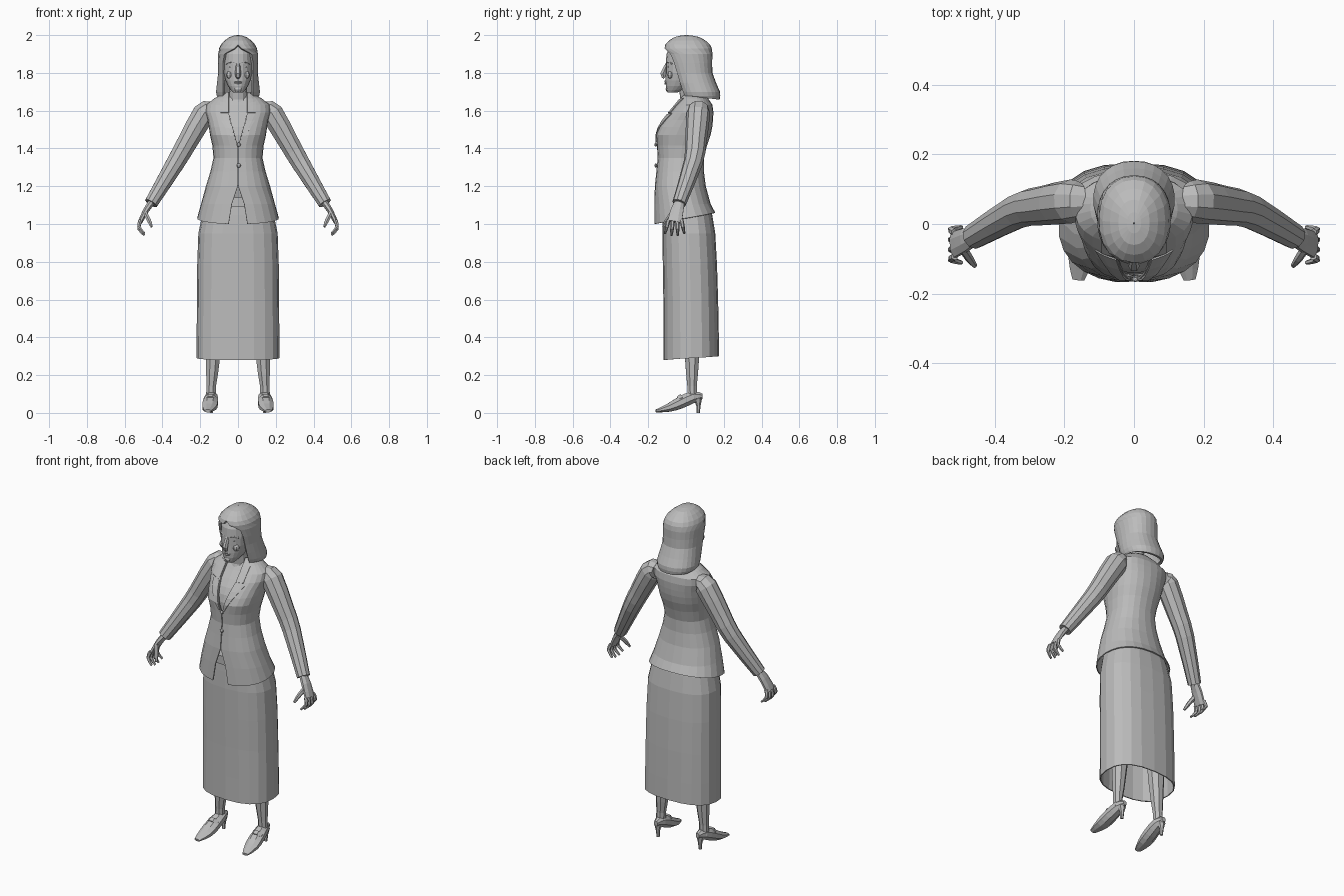
import bpy, bmesh, math
from mathutils import Vector
from mathutils.bvhtree import BVHTree

if "Cube" in bpy.data.objects:
    bpy.data.objects.remove(bpy.data.objects["Cube"])

gray = bpy.data.materials.new("plain_gray")
gray.use_nodes = True
gray.diffuse_color = (.5, .5, .5, 1)
gray.node_tree.nodes["Principled BSDF"].inputs["Base Color"].default_value = gray.diffuse_color


def finish(name, bm, mirror=False, thickness=0):
    """Turn a bmesh into a flat shaded object, optionally mirrored and thickened."""
    mesh = bpy.data.meshes.new(name)
    bm.to_mesh(mesh)
    bm.free()
    mesh.materials.append(gray)
    obj = bpy.data.objects.new(name, mesh)
    bpy.context.collection.objects.link(obj)
    if thickness:
        solidify = obj.modifiers.new("thickness", "SOLIDIFY")
        solidify.thickness = thickness
        solidify.offset = -1
    if mirror:
        modifier = obj.modifiers.new("mirror", "MIRROR")
        modifier.use_axis[0] = True
        modifier.use_mirror_merge = False
    return obj


def refine(points):
    """Insert a smoothly interpolated point between each pair of control points."""
    points = [Vector(p) for p in points]
    result = []
    for i, (here, after) in enumerate(zip(points, points[1:])):
        before = points[max(i - 1, 0)]
        beyond = points[min(i + 2, len(points) - 1)]
        result += [here, (9 * (here + after) - before - beyond) / 16]
    return result + points[-1:]


def bridge(bm, rows):
    for low, high in zip(rows, rows[1:]):
        for j in range(len(low) - 1):
            bm.faces.new((low[j], low[j + 1], high[j + 1], high[j]))


def signed_power(value, power):
    return math.copysign(abs(value) ** power, value)


def shell(name, rings, sides=20, power=.9, opening=lambda z: 0, hem=0, thickness=0, caps=False, bust=0):
    """Upright loft through rings of (height, half width, front, back), open at the front by a rule."""
    bm = bmesh.new()
    rows = []
    for ring in refine(rings):
        z, width, front, back = ring
        start = math.asin(min(1, opening(z) / width) ** (1 / power))
        swell = bust * math.exp(-((z - 1.47) / .05) ** 2)
        row = []
        for j in range(sides + 1):
            angle = start + (math.tau - 2 * start) * j / sides
            s, c = math.sin(angle), math.cos(angle)
            y = (front + back) / 2 - (back - front) / 2 * signed_power(c, power)
            if c > 0:
                y -= swell * abs(math.sin(2 * angle))
            drop = 0 if rows else hem * c
            row.append(bm.verts.new((width * signed_power(s, power), y, z - drop)))
        rows.append(row)
    bridge(bm, rows)
    if caps:
        bm.faces.new(rows[0][:sides][::-1])
        bm.faces.new(rows[-1][:sides])
    bmesh.ops.remove_doubles(bm, verts=bm.verts, dist=.0005)
    return finish(name, bm, thickness=thickness)


def tube(name, path, sides=8, along=(0, 1, 0), flat=lambda t: 1, mirror=True):
    """Closed loft through (x, y, z, radius), widened along one direction by a rule."""
    bm = bmesh.new()
    path = refine(path)
    rows = []
    for i, point in enumerate(path):
        center, radius = point.to_3d() if len(point) == 3 else Vector(point[:3]), point[3]
        direction = Vector(path[min(i + 1, len(path) - 1)][:3]) - Vector(path[max(i - 1, 0)][:3])
        direction.normalize()
        u = direction.cross(Vector(along)).normalized()
        v = u.cross(direction) * flat(i / (len(path) - 1))
        row = []
        for j in range(sides):
            angle = math.tau * (j + .5) / sides
            row.append(bm.verts.new(center + radius * (u * math.cos(angle) + v * math.sin(angle))))
        rows.append(row + row[:1])
    bridge(bm, rows)
    for end in (rows[0], rows[-1]):
        bm.faces.new(end[:sides])
    bmesh.ops.recalc_face_normals(bm, faces=bm.faces)
    return finish(name, bm, mirror)


def ball(name, location, size, mirror=True):
    bm = bmesh.new()
    bmesh.ops.create_uvsphere(bm, u_segments=8, v_segments=6, radius=1)
    for vert in bm.verts:
        vert.co = Vector(location) + vert.co * Vector(size)
    return finish(name, bm, mirror)


# Skirt and waistband
shell("skirt", [(.29, .22, -.12, .175), (.6, .217, -.12, .17), (.95, .21, -.125, .155), (1.1, .17, -.12, .125)],
      power=.8, hem=.01, thickness=.006)
shell("waistband", [(1.09, .165, -.13, .115), (1.14, .155, -.13, .1)], caps=True)


# Jacket, open at the neck and below the last button
def jacket_opening(z):
    return min(.05, max(.002, .28 * (z - 1.41), .35 * (1.2 - z)))


body = [(1.03, .217, -.17, .155), (1.2, .17, -.165, .105), (1.35, .13, -.15, .095), (1.47, .148, -.155, .13),
        (1.55, .16, -.125, .143), (1.63, .17, -.06, .14), (1.69, .08, -.015, .095)]
jacket = shell("jacket", body, sides=24, opening=jacket_opening, hem=.03, thickness=.006, bust=.012)
shell("blouse", [(z, w - .012, front + .014, back - .012) for z, w, front, back in body[1:]], caps=True)
shell("collar", [(1.645, .095, -.035, .11), (1.7, .066, -.02, .085)], sides=12,
      opening=lambda z: .05, thickness=.006)

# Lapels laid on the jacket front
tree = BVHTree.FromPolygons([v.co for v in jacket.data.vertices],
                            [tuple(p.vertices) for p in jacket.data.polygons])


def on_jacket(x, z):
    hit = tree.ray_cast(Vector((x, -1, z)), Vector((0, 1, 0)))[0]
    if hit is None or hit.y > .03:
        hit = tree.find_nearest(Vector((x, -.05, z)))[0]
    return hit - Vector((0, .006, 0))


def lapel(name, bottom, top, width_bottom, width_top, rows=5, columns=4):
    bm = bmesh.new()
    grid = []
    for i in range(rows):
        t = i / (rows - 1)
        z = bottom + (top - bottom) * t
        inner = jacket_opening(z) + .004
        outer = inner + width_bottom + (width_top - width_bottom) * t
        grid.append([bm.verts.new(on_jacket(inner + (outer - inner) * k / (columns - 1), z + .01 * t * k / columns))
                     for k in range(columns)])
    bridge(bm, grid)
    finish(name, bm, mirror=True, thickness=.006)


lapel("lapels", 1.43, 1.58, .01, .06)
lapel("collar_fronts", 1.59, 1.66, .04, .04)
for place, z in (("upper", 1.42), ("lower", 1.31)):
    ball(place + "_button", on_jacket(.004, z), (.011, .007, .011), mirror=False)

# Sleeves
tube("sleeves", [(.15, .066, 1.6, .05), (.18, .065, 1.585, .063), (.27, .052, 1.43, .056),
                 (.33, .038, 1.325, .051), (.46, -.036, 1.11, .037)], sides=10)

# Hands: palm, four curled fingers and a thumb
tube("palms", [(.45, -.03, 1.125, .02), (.485, -.046, 1.075, .017), (.518, -.06, 1.01, .013)],
     flat=lambda t: 1.1 + 2 * t)
for i, finger in enumerate(("index", "middle", "ring", "little")):
    y = -.093 + .023 * i
    spread = .011 * i - .018
    tip = .94 if finger in ("middle", "ring") else .95
    tube(finger + "_fingers", [(.515, y, 1.02, .011), (.525, y + spread / 2, tip + .035, .01),
                               (.495, y + spread, tip, .006)], sides=6)
tube("thumbs", [(.492, -.07, 1.06, .013), (.472, -.1, 1.02, .012), (.457, -.12, .985, .007)], sides=6)

# Neck and head
shell("neck", [(1.6, .075, -.055, .07), (1.66, .05, -.03, .07), (1.75, .046, -.045, .06)], sides=12)
shell("head", [(1.695, .025, -.097, -.05), (1.73, .053, -.107, .03), (1.8, .077, -.107, .09),
               (1.9, .077, -.103, .1), (1.96, .05, -.07, .08)], caps=True)
tube("nose", [(0, -.095, 1.855, .01), (0, -.122, 1.795, .016), (0, -.112, 1.775, .01)],
     sides=6, along=(1, 0, 0), mirror=False)
for lip, z in (("upper_lip", 1.756), ("lower_lip", 1.744)):
    tube(lip, [(-.027, -.095, 1.75, .003), (0, -.108, z, .007), (.027, -.095, 1.75, .003)], sides=6, mirror=False)
tube("brows", [(.012, -.1, 1.85, .005), (.036, -.094, 1.858, .006), (.062, -.072, 1.848, .004)], sides=6)
ball("eyes", (.032, -.088, 1.832), (.016, .011, .008))
ball("cheeks", (.042, -.08, 1.79), (.022, .02, .022))
ball("chin", (0, -.09, 1.715), (.024, .018, .018), mirror=False)

# Hair, open around the face and flipped out at the back
shell("hair", [(1.67, .107, -.03, .178), (1.7, .117, -.04, .18), (1.8, .105, -.08, .14), (1.9, .106, -.11, .14),
               (1.95, .09, -.11, .127), (1.99, .045, -.06, .07), (2, .002, 0, .004)],
      opening=lambda z: min(.08, 1.8 * max(0, 1.94 - z)), hem=-.012, thickness=.016)

# Legs
tube("legs", [(.115, .03, .95, .07), (.13, .032, .35, .045), (.142, .032, .14, .027), (.143, .035, .08, .03)])

# Shoes: low front, raised arch, ankle strap and slim heel
tube("shoes", [(.138, .088, .088, .014), (.14, .04, .085, .034), (.146, -.03, .054, .034),
               (.152, -.09, .028, .024), (.16, -.16, .01, .008)],
     along=(1, 0, 0), flat=lambda t: .9 + 1.4 * t * t)
tube("straps", [(.147, -.035, .06, .032), (.146, -.015, .07, .036)], along=(1, 0, 0))
tube("heels", [(.14, .062, .075, .024), (.14, .066, .04, .012), (.14, .064, 0, .009)], sides=6)
